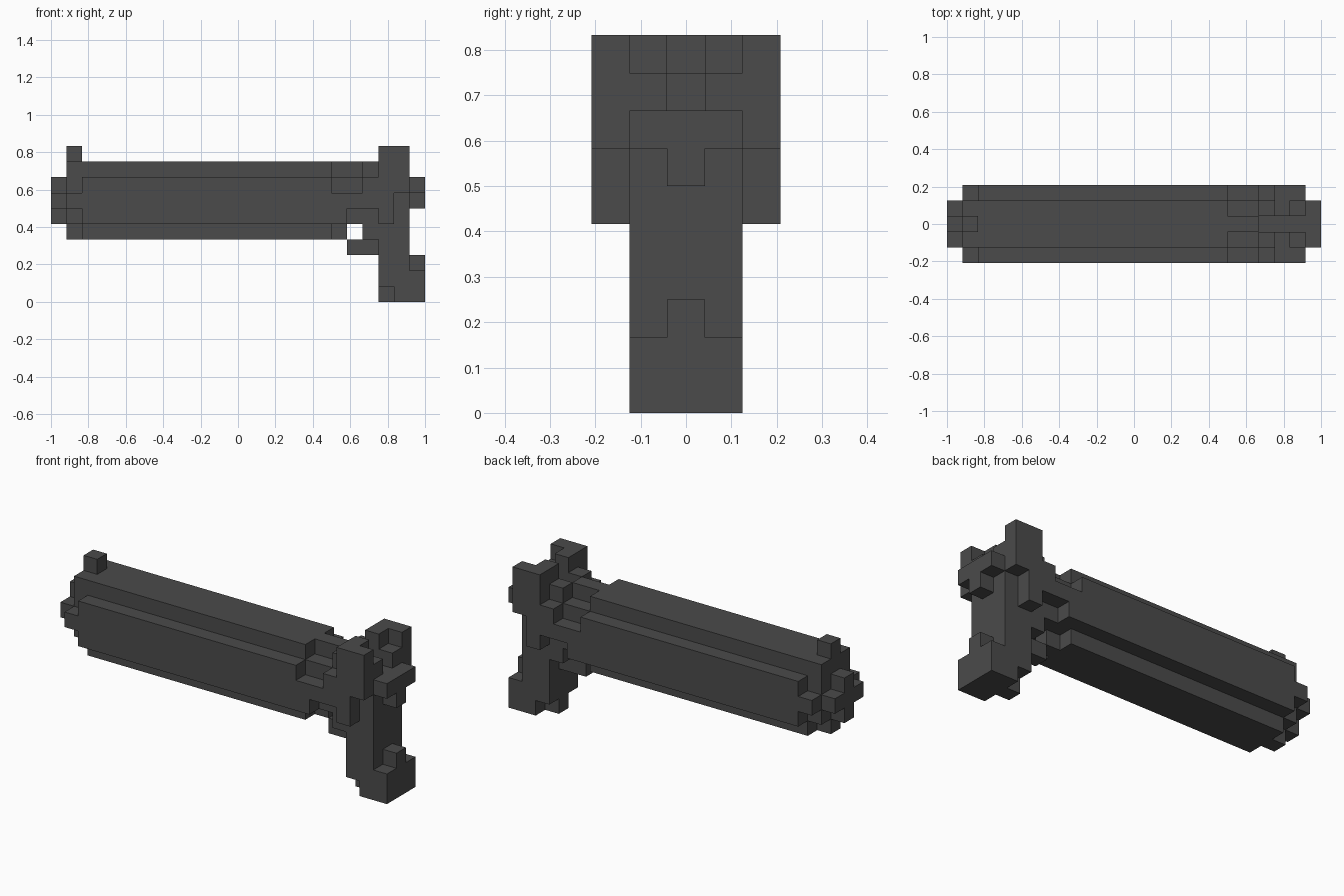
import bpy
import bmesh
from mathutils import Vector

cube = bpy.data.objects.get("Cube")
if cube:
    bpy.data.objects.remove(cube, do_unlink=True)

UNIT = 2 / 24  # edge length of one block
ORIGIN = Vector((12, 2.5, 0))

# One dark metal colour
metal = bpy.data.materials.new("dark_grey_metal")
metal.use_nodes = True
colour = (0.07, 0.07, 0.07, 1)
metal.diffuse_color = colour
shader = next(n for n in metal.node_tree.nodes if n.type == 'BSDF_PRINCIPLED')
shader.inputs["Base Color"].default_value = colour
shader.inputs["Roughness"].default_value = 0.8

# Bands of blocks across the thickness
FULL = range(0, 5)
BODY = range(1, 4)
CORE = range(2, 3)
OUTER = (0, 4)
INNER = (1, 3)

# Each part is a few side-on rectangles: band, x start, x end, z start, z end
parts = {
    "barrel": [(FULL, 2, 18, 5, 8), (BODY, 2, 18, 4, 9)],
    "muzzle": [(FULL, 1, 2, 6, 7), (BODY, 1, 2, 5, 9), (CORE, 1, 2, 4, 5),
               (BODY, 0, 1, 6, 7), (CORE, 0, 1, 5, 8)],
    "front_sight": [(CORE, 1, 2, 9, 10)],
    "receiver": [(FULL, 18, 19, 5, 7), (FULL, 19, 21, 6, 7), (FULL, 20, 21, 7, 8),
                 (BODY, 18, 21, 5, 8), (CORE, 18, 20, 8, 9), (CORE, 18, 19, 4, 5),
                 (BODY, 20, 21, 4, 5), (INNER, 20, 21, 8, 9)],
    "rear_frame": [(FULL, 21, 22, 5, 8), (FULL, 22, 23, 7, 8), (BODY, 21, 23, 5, 8)],
    "rear_sights": [(OUTER, 21, 23, 8, 10), (INNER, 21, 22, 8, 10), (INNER, 22, 23, 8, 9)],
    "hammer": [(BODY, 23, 24, 7, 8), (CORE, 23, 24, 6, 7)],
    "trigger": [(CORE, 19, 21, 3, 4)],
    "grip": [(BODY, 21, 23, 1, 5), (BODY, 22, 23, 0, 1), (CORE, 21, 22, 0, 1)],
    "grip_heel": [(BODY, 23, 24, 0, 2), (CORE, 23, 24, 2, 3)],
}


def blocks(rects):
    """Every block covered by a part's rectangles."""
    return {(x, y, z) for band, xa, xb, za, zb in rects
            for x in range(xa, xb) for y in band for z in range(za, zb)}


filled = {name: blocks(rects) for name, rects in parts.items()}
solid = set().union(*filled.values())


def build(name, cells):
    """Skin the exposed sides of a part and merge its flat regions."""
    bm = bmesh.new()
    for cell in sorted(cells):
        centre = Vector(cell) + Vector((0.5, 0.5, 0.5)) - ORIGIN
        for axis in range(3):
            for sign in (-1, 1):
                normal = Vector((0, 0, 0))
                normal[axis] = sign
                if tuple(int(c + n) for c, n in zip(cell, normal)) in solid:
                    continue
                u = Vector((0, 0, 0))
                u[(axis + 1) % 3] = 0.5
                v = normal.cross(u)
                mid = centre + normal / 2
                corners = (mid - u - v, mid + u - v, mid + u + v, mid - u + v)
                bm.faces.new([bm.verts.new(p * UNIT) for p in corners])
    bmesh.ops.remove_doubles(bm, verts=bm.verts, dist=UNIT / 100)
    bmesh.ops.dissolve_limit(bm, angle_limit=0.01, verts=bm.verts, edges=bm.edges)
    mesh = bpy.data.meshes.new(name)
    bm.to_mesh(mesh)
    bm.free()
    mesh.materials.append(metal)
    bpy.context.collection.objects.link(bpy.data.objects.new(name, mesh))


for part_name, part_cells in filled.items():
    build(part_name, part_cells)
